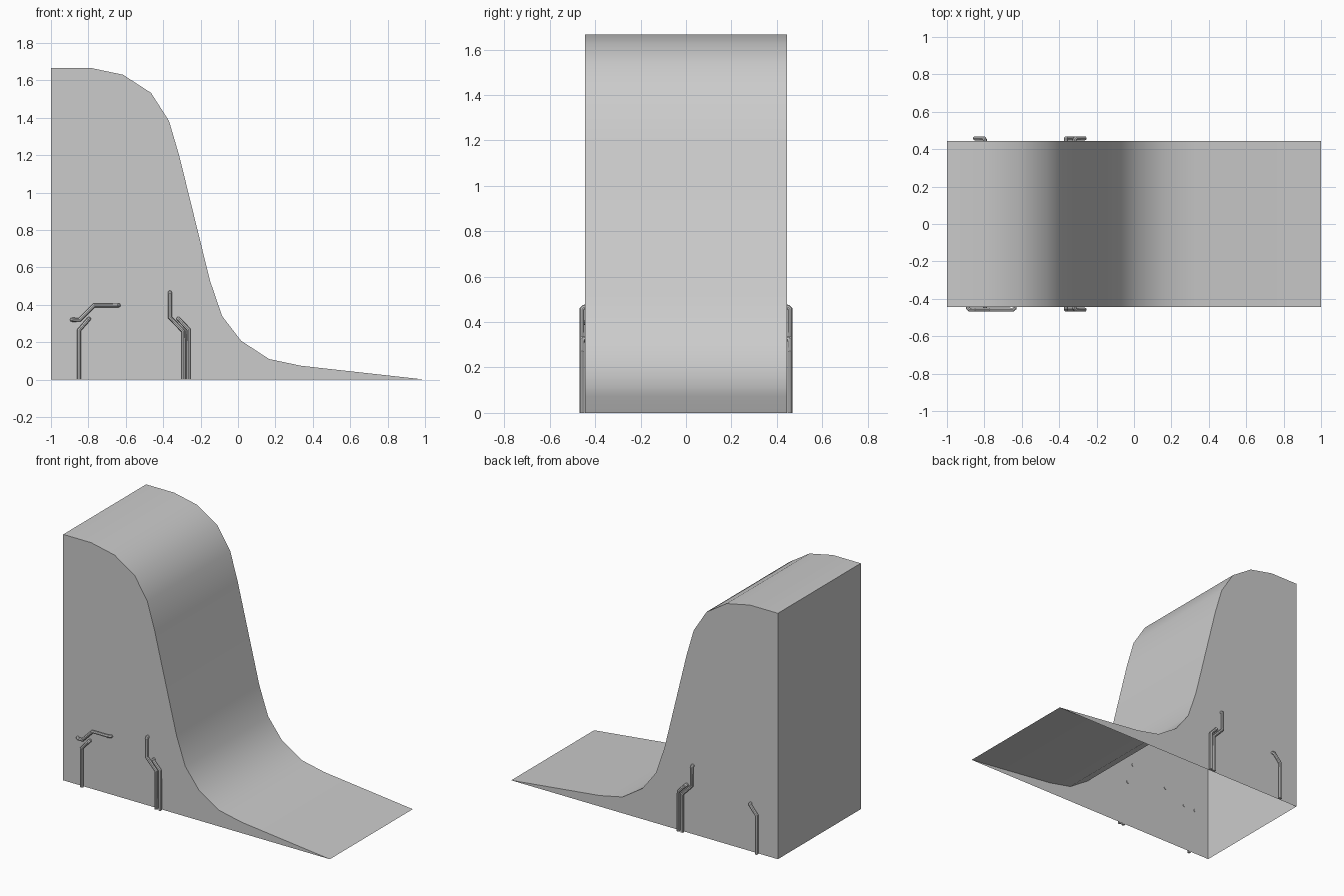
import bpy, bmesh
from math import radians

if "Cube" in bpy.data.objects:
    bpy.data.objects.remove(bpy.data.objects["Cube"])

HALF_W = 0.444   # half width of the ramp
PIPE_Y = 0.458   # pipe centre line
PIPE_R = 0.011


def smooth(obj):
    bpy.ops.object.select_all(action='DESELECT')
    obj.select_set(True)
    bpy.context.view_layer.objects.active = obj
    bpy.ops.object.shade_smooth_by_angle(angle=radians(35))


# Ramp shell: side profile extruded across y, open underneath
profile = [(-1, 0), (1, 0), (0.337, 0.074), (0.166, 0.11), (0.016, 0.208),
           (-0.085, 0.34), (-0.15, 0.53), (-0.315, 1.2), (-0.369, 1.383),
           (-0.465, 1.533), (-0.615, 1.63), (-0.79, 1.667), (-1, 1.667)]
bm = bmesh.new()
face = bm.faces.new([bm.verts.new((x, -HALF_W, z)) for x, z in profile])
res = bmesh.ops.extrude_face_region(bm, geom=[face], use_keep_orig=True)
bmesh.ops.translate(bm, vec=(0, 2 * HALF_W, 0),
                    verts=[v for v in res['geom'] if isinstance(v, bmesh.types.BMVert)])
bmesh.ops.recalc_face_normals(bm, faces=bm.faces)
floor = [f for f in bm.faces if all(abs(v.co.z) < 1e-5 for v in f.verts)]
bmesh.ops.delete(bm, geom=floor, context='FACES_ONLY')
mesh = bpy.data.meshes.new("ramp_shell")
bm.to_mesh(mesh)
bm.free()
ramp = bpy.data.objects.new("ramp_shell", mesh)
bpy.context.collection.objects.link(ramp)
smooth(ramp)


# Pipes: bevelled polylines lying on a side wall, chosen ends turn into it
def pipe(name, pts, side, enter_start=False):
    path = [(x, PIPE_Y, z) for x, z in pts]

    def turn(end, prev):
        (x, y, z), (px, _, pz) = end, prev
        d = ((x - px) ** 2 + (z - pz) ** 2) ** 0.5
        k = 0.009 / d
        return [(x - (x - px) * k, y, z - (z - pz) * k),
                (x, y - 0.008, z), (x, HALF_W - 0.004, z)]

    path = path[:-1] + turn(path[-1], path[-2])
    if enter_start:
        path = turn(path[0], path[1])[::-1] + path[1:]
    curve = bpy.data.curves.new(name, 'CURVE')
    curve.dimensions = '3D'
    curve.bevel_depth = PIPE_R
    curve.bevel_resolution = 2
    curve.use_fill_caps = True
    spline = curve.splines.new('POLY')
    spline.points.add(len(path) - 1)
    for p, (x, y, z) in zip(spline.points, path):
        p.co = (x, side * y, z, 1)
    obj = bpy.data.objects.new(name, curve)
    bpy.context.collection.objects.link(obj)
    bpy.ops.object.select_all(action='DESELECT')
    obj.select_set(True)
    bpy.context.view_layer.objects.active = obj
    bpy.ops.object.convert(target='MESH')
    smooth(bpy.context.object)


# Upright pipes on both walls
uprights = {
    "rear_pipe": [(-0.85, 0), (-0.85, 0.264), (-0.797, 0.325)],
    "tall_pipe": [(-0.292, 0), (-0.292, 0.258), (-0.364, 0.333), (-0.364, 0.466)],
    "short_pipe": [(-0.264, 0), (-0.264, 0.268), (-0.319, 0.325)],
}
for side, label in ((-1, "front"), (1, "back")):
    for name, pts in uprights.items():
        pipe(f"{label}_{name}", pts, side)

# Stepped horizontal pipe, front wall only
pipe("front_level_pipe", [(-0.888, 0.32), (-0.846, 0.32), (-0.77, 0.397), (-0.638, 0.397)],
     -1, enter_start=True)
